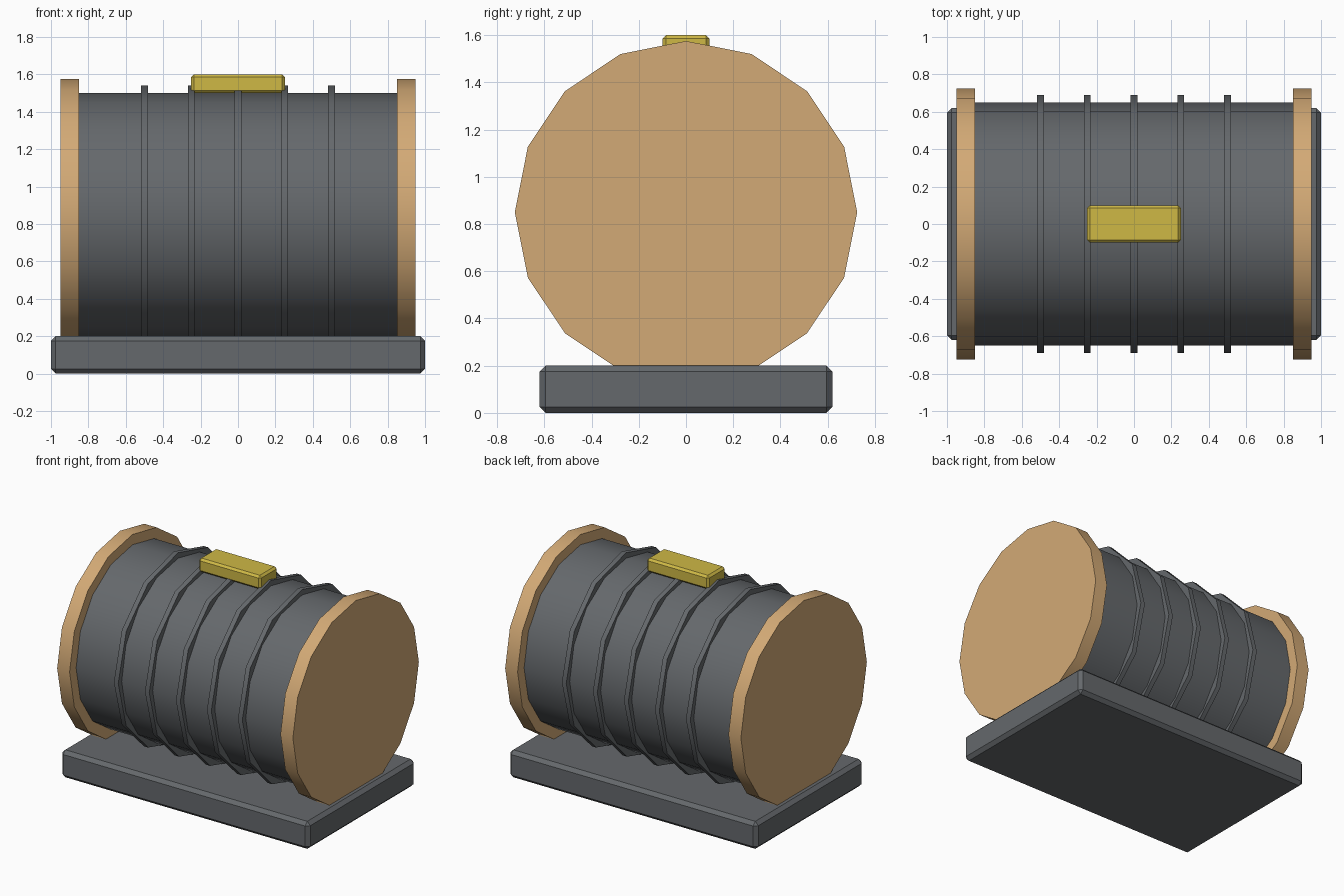
import bpy
from math import pi, radians

if "Cube" in bpy.data.objects:
    bpy.data.objects.remove(bpy.data.objects["Cube"])


def material(name, color):
    m = bpy.data.materials.new(name)
    m.diffuse_color = (*color, 1)
    m.use_nodes = True
    m.node_tree.nodes["Principled BSDF"].inputs["Base Color"].default_value = m.diffuse_color
    return m


dark = material("dark_grey", (0.13, 0.14, 0.15))
tan = material("tan", (0.65, 0.40, 0.18))
yellow = material("yellow", (0.62, 0.48, 0.06))


def box(name, size, loc, bevel, mat):
    bpy.ops.mesh.primitive_cube_add(size=1, location=loc)
    o = bpy.context.object
    o.name = name
    o.scale = size
    bpy.ops.object.transform_apply(location=False, rotation=False, scale=True)
    b = o.modifiers.new("bevel", 'BEVEL')
    b.width = bevel
    b.segments = 1
    o.data.materials.append(mat)
    return o


def drum(name, radius, length, x, mat, sides=16):
    # cylinder lying along x, with a corner pointing straight up
    bpy.ops.mesh.primitive_cylinder_add(vertices=sides, radius=radius, depth=length,
                                        location=(x, 0, 0.85), rotation=(0, pi / 2, 0))
    o = bpy.context.object
    o.name = name
    o.data.materials.append(mat)
    bpy.ops.object.shade_smooth_by_angle(angle=radians(31))
    return o


# base slab
box("base", (2.0, 1.24, 0.2), (0, 0, 0.1), 0.025, dark)

# coil body and its raised bands
drum("coil_body", 0.65, 1.72, 0, dark)
for i in range(5):
    drum(f"coil_band_{i + 1}", 0.69, 0.035, -0.5 + 0.25 * i, dark, 12)

# end discs
for side, x in (("left", -0.9), ("right", 0.9)):
    drum(f"end_disc_{side}", 0.725, 0.1, x, tan)

# terminal plate on top
box("top_plate", (0.5, 0.2, 0.1), (0, 0, 1.55), 0.015, yellow)
